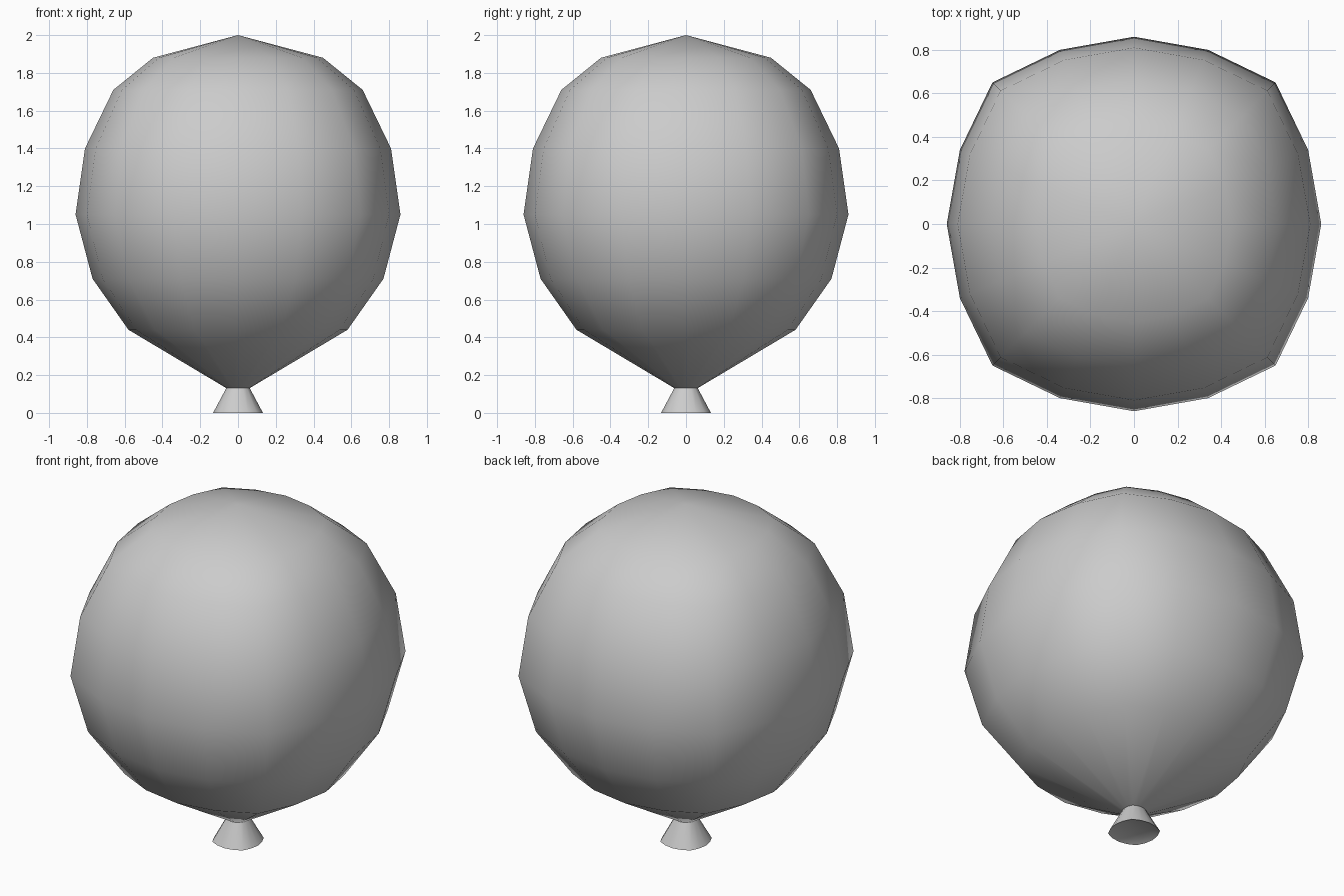
import bpy, bmesh, math

if "Cube" in bpy.data.objects:
    bpy.data.objects.remove(bpy.data.objects["Cube"])

# Slightly squared 16-sided cross-section, normalised so its axis reach is 1
QUARTER = [(1.0, 0.0), (0.93, 0.395), (0.756, 0.756), (0.395, 0.93)]
SECTION = []
for turn in range(4):
    c, s = round(math.cos(turn * math.pi / 2)), round(math.sin(turn * math.pi / 2))
    SECTION += [(x * c - y * s, x * s + y * c) for x, y in QUARTER]


def loft(name, profile, smooth_angle):
    """Loft the cross-section along (radius, z) pairs; radius 0 makes a pole."""
    bm = bmesh.new()
    rings = []
    for r, z in profile:
        if r == 0:
            rings.append([bm.verts.new((0, 0, z))])
        else:
            rings.append([bm.verts.new((x * r, y * r, z)) for x, y in SECTION])
    n = len(SECTION)
    for a, b in zip(rings, rings[1:]):
        for i in range(n):
            j = (i + 1) % n
            if len(a) == 1:
                bm.faces.new((a[0], b[j], b[i]))
            elif len(b) == 1:
                bm.faces.new((a[i], a[j], b[0]))
            else:
                bm.faces.new((a[i], a[j], b[j], b[i]))
    bmesh.ops.recalc_face_normals(bm, faces=bm.faces)
    mesh = bpy.data.meshes.new(name)
    bm.to_mesh(mesh)
    bm.free()
    obj = bpy.data.objects.new(name, mesh)
    bpy.context.collection.objects.link(obj)
    bpy.ops.object.select_all(action='DESELECT')
    obj.select_set(True)
    bpy.context.view_layer.objects.active = obj
    bpy.ops.object.shade_smooth_by_angle(angle=math.radians(smooth_angle))
    return obj


# Inflated body, from the pinched neck to the crown
loft("balloon_body", [
    (0, 0.13), (0.06, 0.13), (0.58, 0.44), (0.77, 0.71), (0.86, 1.05),
    (0.81, 1.40), (0.66, 1.71), (0.45, 1.88), (0, 2.0)], 50)

# Flared knot with a shallow recessed underside
loft("balloon_knot", [
    (0, 0.02), (0.10, 0.015), (0.132, 0.0), (0.06, 0.135), (0, 0.135)], 50)
